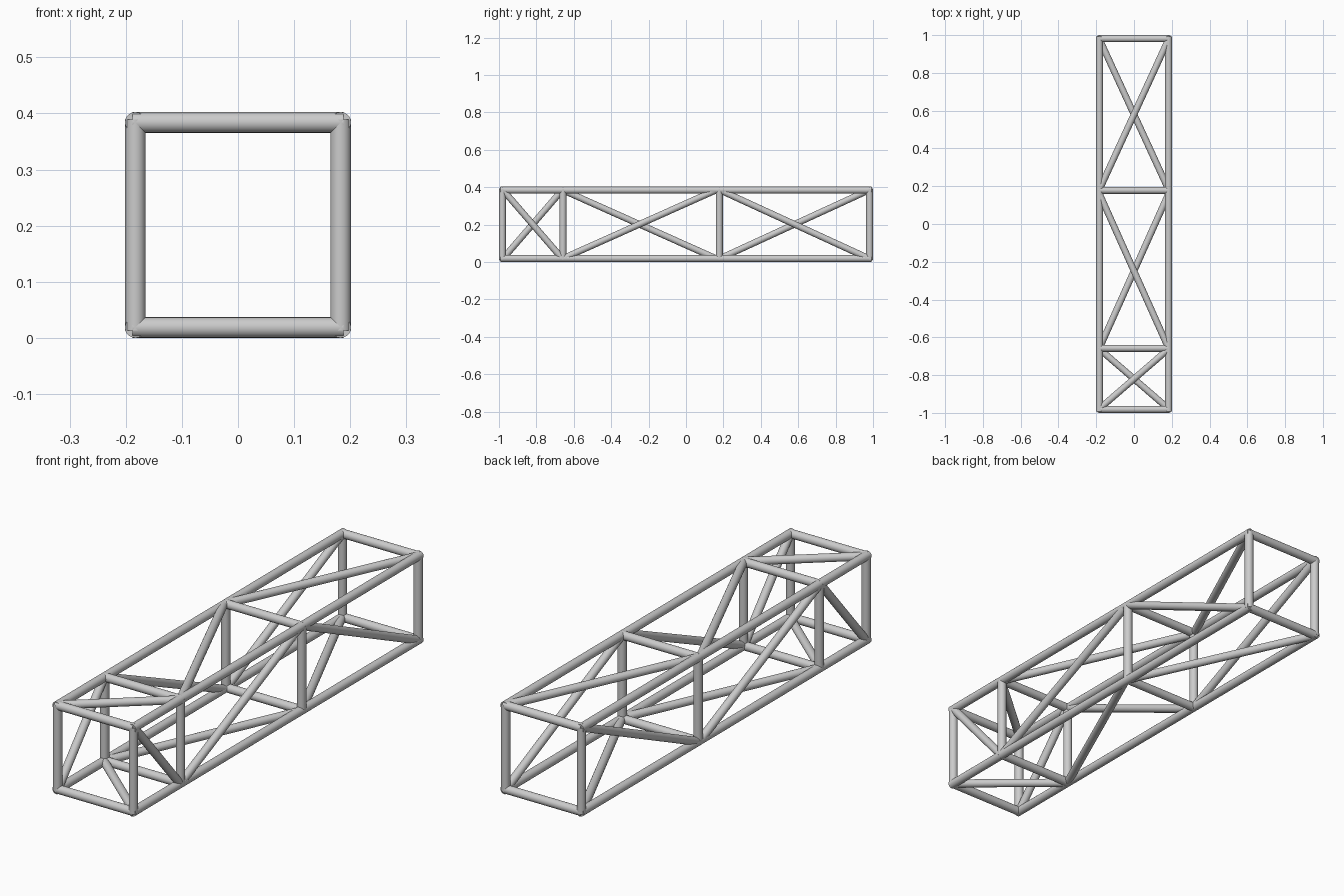
import bpy
from mathutils import Vector

if "Cube" in bpy.data.objects:
    bpy.data.objects.remove(bpy.data.objects["Cube"])

R = 0.0185                          # tube radius
X = 0.183                           # chord centre lines
Z_LOW, Z_HIGH = R, 0.384
NODES = [-0.9815, -0.658, 0.178, 0.9815]   # cross-frame positions along y
# diagonal ends per bay (the middle bay stops just short of its frame)
BAYS = [(-0.978, -0.662), (-0.658, 0.16), (0.182, 0.978)]


def tube(name, a, b, radius=R):
    """Round bar between two points."""
    a, b = Vector(a), Vector(b)
    d = b - a
    bpy.ops.mesh.primitive_cylinder_add(vertices=20, radius=radius, depth=d.length,
                                        location=(a + b) / 2)
    ob = bpy.context.object
    ob.name = name
    ob.rotation_euler = d.to_track_quat('Z', 'Y').to_euler()
    bpy.ops.object.shade_smooth_by_angle()
    return ob


# Long chords at the four corners
for x in (-X, X):
    for z in (Z_LOW, Z_HIGH):
        tube("chord", (x, -0.992, z), (x, 0.992, z))

# Square cross frames
for y in NODES:
    for x in (-X, X):
        tube("frame_post", (x, y, Z_LOW - 0.005), (x, y, Z_HIGH + 0.005))
    for z in (Z_LOW, Z_HIGH):
        tube("frame_crossbar", (-X - 0.005, y, z), (X + 0.005, y, z))

# Zigzag diagonals, opposite faces run in opposite directions
for i, (y0, y1) in enumerate(BAYS):
    s = 1 if i % 2 == 0 else -1
    for side in (-1, 1):
        # top and bottom faces
        z = Z_HIGH if side > 0 else Z_LOW
        tube("flat_diagonal", (-X * s * side, y0, z), (X * s * side, y1, z), 0.0175)
        # left and right faces
        za, zb = (Z_HIGH, Z_LOW) if s * side > 0 else (Z_LOW, Z_HIGH)
        tube("side_diagonal", (X * side, y0, za), (X * side, y1, zb), 0.0175)
